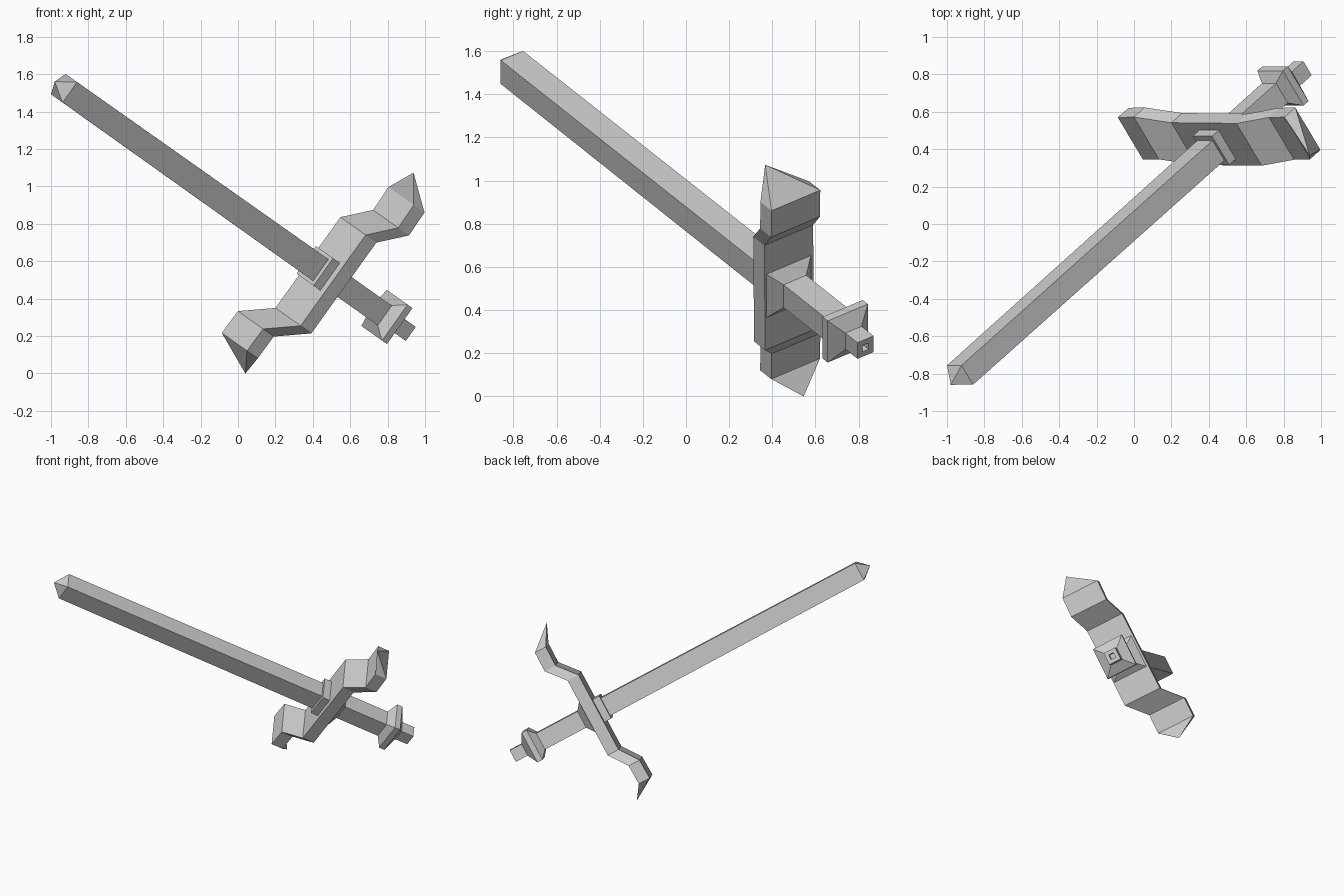
import bpy, bmesh
from mathutils import Vector

if "Cube" in bpy.data.objects:
    bpy.data.objects.remove(bpy.data.objects["Cube"])

# Sword frame: D runs from blade tip to pommel, U along the guard, V across its width
O = Vector((-0.93, -0.8075, 1.525))
D = Vector((0.659, 0.590, -0.467)).normalized()
U = Vector((0.578, 0, 0.816)).normalized()
V = U.cross(D).normalized()


def place(u, v, t):
    return O + U * u + V * v + D * t


def loft(name, rings):
    """Skin a list of 4-point rings (or 1-point tips) into a closed flat mesh."""
    bm = bmesh.new()
    loops = [[bm.verts.new(place(*p)) for p in r] for r in rings]
    for a, b in zip(loops, loops[1:]):
        for i in range(4):
            j = (i + 1) % 4
            if len(a) == 1:
                bm.faces.new((a[0], b[i], b[j]))
            elif len(b) == 1:
                bm.faces.new((a[i], b[0], a[j]))
            else:
                bm.faces.new((a[i], b[i], b[j], a[j]))
    for end in (loops[0], loops[-1]):
        if len(end) == 4:
            bm.faces.new(end)
    bmesh.ops.recalc_face_normals(bm, faces=bm.faces)
    me = bpy.data.meshes.new(name)
    bm.to_mesh(me)
    bm.free()
    ob = bpy.data.objects.new(name, me)
    bpy.context.collection.objects.link(ob)
    return ob


def axial(t, hu, hv):
    """Rectangle around the sword axis."""
    return [(-hu, -hv, t), (hu, -hv, t), (hu, hv, t), (-hu, hv, t)]


def guard_ring(u, t, v, thick=0.087, half=0.14):
    """Rectangle across the guard."""
    return [(u, v - half, t), (u, v + half, t), (u, v + half, t + thick), (u, v - half, t + thick)]


# blade with pyramid point
loft("blade", [[(0, -0.006, -0.08)], axial(0, 0.067, 0.064), axial(2.10, 0.071, 0.066)])

# square collar where the blade meets the guard
loft("collar", [axial(2.035, 0.09, 0.095), axial(2.10, 0.09, 0.095)])

# S-shaped guard with swept pointed ends
loft("guard", [
    [(-0.684, 0.106, 2.149)],
    guard_ring(-0.58, 1.979, 0.12),
    guard_ring(-0.435, 1.982, 0.12),
    guard_ring(-0.305, 2.089, 0.005),
    guard_ring(0.292, 2.089, 0.0),
    guard_ring(0.424, 2.205, -0.045),
    guard_ring(0.572, 2.203, -0.042),
    [(0.712, -0.105, 2.135)],
])

# grip flaring into the guard
loft("grip", [axial(2.17, 0.13, 0.135), axial(2.225, 0.065, 0.065), axial(2.59, 0.065, 0.065)])

# stepped pommel with small end socket
loft("pommel", [
    axial(2.555, 0.065, 0.065), axial(2.60, 0.118, 0.115), axial(2.64, 0.118, 0.115),
    axial(2.685, 0.046, 0.046), axial(2.78, 0.046, 0.046),
    axial(2.78, 0.018, 0.018), axial(2.74, 0.018, 0.018),
])
